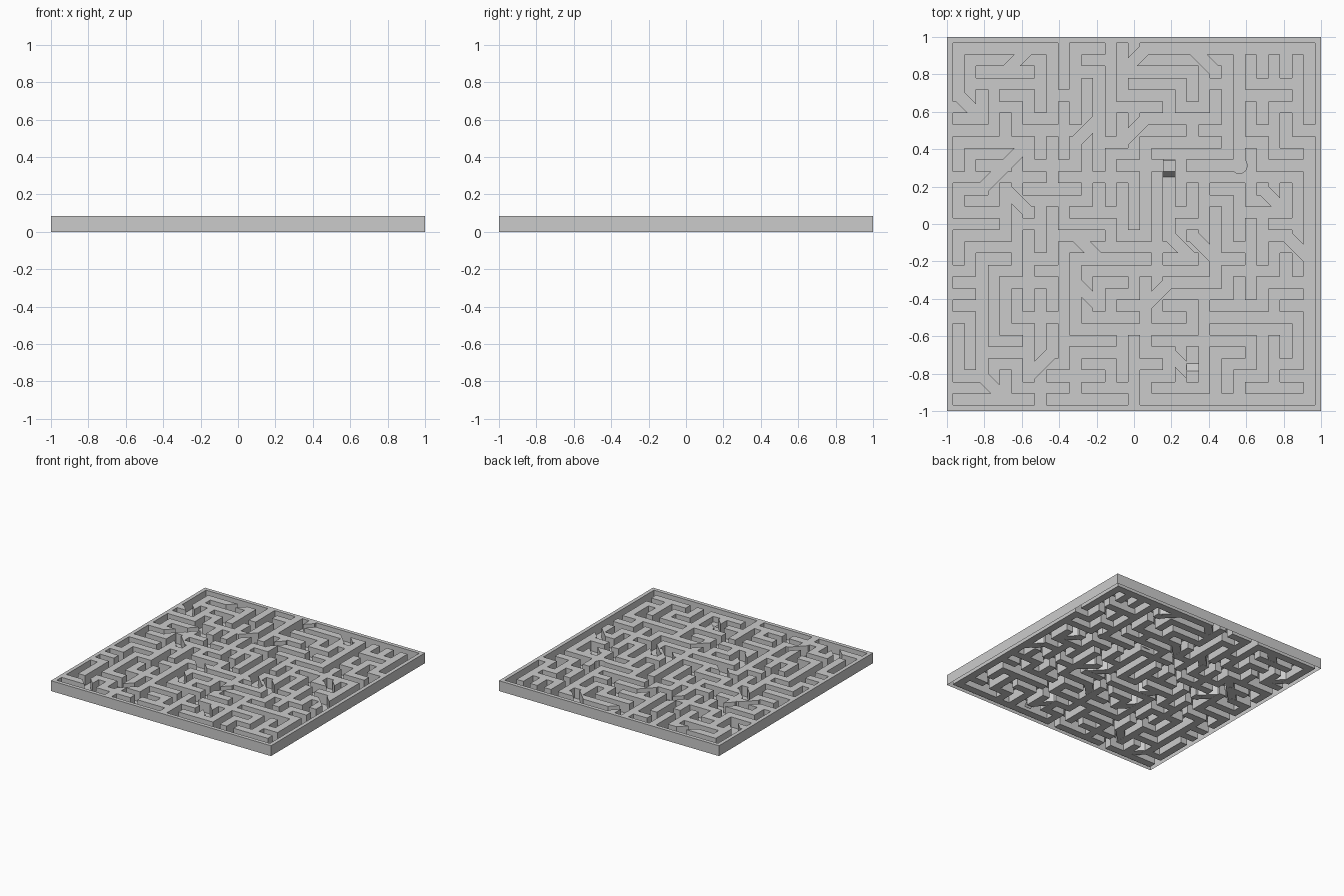
import bpy, bmesh, math, random
from mathutils import Matrix, Vector

if "Cube" in bpy.data.objects:
    bpy.data.objects.remove(bpy.data.objects["Cube"])

random.seed(11)
N, P, H = 16, 0.125, 0.085       # corridor cells per side, cell pitch, tray height
W, FLOOR = P / 2, 0.002          # corridor width, floor level


def centre(i, j):
    return -0.9375 + P * i, 0.9375 - P * j


def make_object(name, bm):
    mesh = bpy.data.meshes.new(name)
    bm.to_mesh(mesh)
    bm.free()
    ob = bpy.data.objects.new(name, mesh)
    bpy.context.collection.objects.link(ob)
    return ob


# Maze layout: straight runs (column, row, dx, dy, length)
runs = [(0, 0, 1, 0, 1), (2, 0, 1, 0, 2), (5, 0, 1, 0, 1), (8, 0, 1, 0, 1),
        (10, 0, 1, 0, 5), (11, 15, 1, 0, 4), (0, 15, 1, 0, 2), (4, 15, 1, 0, 2),
        (0, 4, 1, 0, 3), (5, 12, 1, 0, 5), (12, 1, 0, 1, 4), (9, 5, 0, 1, 3),
        (15, 0, 0, 1, 2), (15, 4, 0, 1, 11)]
# Diagonal corridors (column, row, slope)
diagonals = [(2, 0, -1), (0, 2, 1), (5, 3, -1), (7, 0, -1), (10, 0, 1), (7, 3, -1),
             (1, 5, -1), (2, 4, -1), (2, 6, 1), (13, 6, 1), (14, 8, 1), (9, 8, 1),
             (10, 8, 1), (5, 8, 1), (5, 10, 1), (8, 10, -1), (3, 13, -1),
             (9, 13, 1), (1, 14, 1)]

# Join every cell into one branching maze
root = {(i, j): (i, j) for i in range(N) for j in range(N)}


def find(c):
    while root[c] != c:
        c = root[c]
    return c


def join(a, b):
    ra, rb = find(a), find(b)
    if ra == rb:
        return False
    root[ra] = rb
    return True


for i, j, s in diagonals:
    join((i, j if s > 0 else j + 1), (i + 1, j + 1 if s > 0 else j))
edges = []
for i, j, dx, dy, n in runs:
    edges += [((i + dx * k, j + dy * k), (i + dx * (k + 1), j + dy * (k + 1))) for k in range(n)]
rest = [((i, j), (i + dx, j + dy)) for i in range(N) for j in range(N)
        for dx, dy in ((1, 0), (0, 1)) if i + dx < N and j + dy < N]
random.shuffle(rest)
passages = [e for e in edges + rest if join(*e)]

# Straight corridor cutter, made of grid squares and extruded up
squares = {(2 * i, 2 * j) for i in range(N) for j in range(N)}
squares |= {(a[0] + b[0], a[1] + b[1]) for a, b in passages}
bm = bmesh.new()
for u, v in squares:
    x, y = centre(u / 2, v / 2)
    bm.faces.new([bm.verts.new((x + sx * W / 2, y + sy * W / 2, FLOOR))
                  for sx, sy in ((-1, -1), (1, -1), (1, 1), (-1, 1))])
bmesh.ops.remove_doubles(bm, verts=bm.verts[:], dist=0.001)
ext = bmesh.ops.extrude_face_region(bm, geom=bm.faces[:], use_keep_orig=True)
bmesh.ops.translate(bm, vec=(0, 0, 0.2),
                    verts=[g for g in ext["geom"] if isinstance(g, bmesh.types.BMVert)])
bmesh.ops.recalc_face_normals(bm, faces=bm.faces[:])
straight_cutter = make_object("straight_cutter", bm)

# Diagonal corridors and round finish room
bm = bmesh.new()
for i, j, s in diagonals:
    x, y = centre(i + 0.5, j + 0.5)
    m = (Matrix.Translation((x, y, 0.103)) @ Matrix.Rotation(-s * math.pi / 4, 4, 'Z')
         @ Matrix.Diagonal((0.16, W, 0.2, 1)))
    bmesh.ops.create_cube(bm, size=1, matrix=m)
x, y = centre(12, 5)
bmesh.ops.create_cone(bm, cap_ends=True, segments=32, radius1=0.042, radius2=0.042,
                      depth=0.2, matrix=Matrix.Translation((x, y, 0.103)))
diagonal_cutter = make_object("diagonal_cutter", bm)

# Tray block with corridors cut into it
bm = bmesh.new()
bmesh.ops.create_cube(bm, size=1, matrix=Matrix.Translation((0, 0, H / 2))
                      @ Matrix.Diagonal((2, 2, H, 1)))
tray = make_object("maze_tray", bm)
for cutter in (straight_cutter, diagonal_cutter):
    cutter.hide_render = True
    mod = tray.modifiers.new("cut", 'BOOLEAN')
    mod.operation, mod.solver, mod.object = 'DIFFERENCE', 'EXACT', cutter
dg = bpy.context.evaluated_depsgraph_get()
bm = bmesh.new()
bm.from_mesh(bpy.data.meshes.new_from_object(tray.evaluated_get(dg)))
tray.modifiers.clear()

# Open the underside so the walls are hollow from below
bm.normal_update()
under = [f for f in bm.faces if all(v.co.z < 0.001 for v in f.verts)]
bmesh.ops.delete(bm, geom=under, context='FACES_ONLY')
bm.to_mesh(tray.data)
bm.free()
for cutter in (straight_cutter, diagonal_cutter):
    bpy.data.objects.remove(cutter)


# Short ramps in two corridors: steep face, then a flat step
def ramp(name, x, y):
    profile = [(y, FLOOR), (y + 0.03, 0.04), (y + 0.09, 0.04), (y + 0.13, FLOOR)]
    b = bmesh.new()
    left = [b.verts.new((x - W / 2, py, pz)) for py, pz in profile]
    right = [b.verts.new((x + W / 2, py, pz)) for py, pz in profile]
    for k in range(3):
        b.faces.new((left[k], right[k], right[k + 1], left[k + 1]))
    make_object(name, b)


ramp("upper_ramp", 0.1875, 0.25)
ramp("lower_ramp", 0.3125, -0.875)
